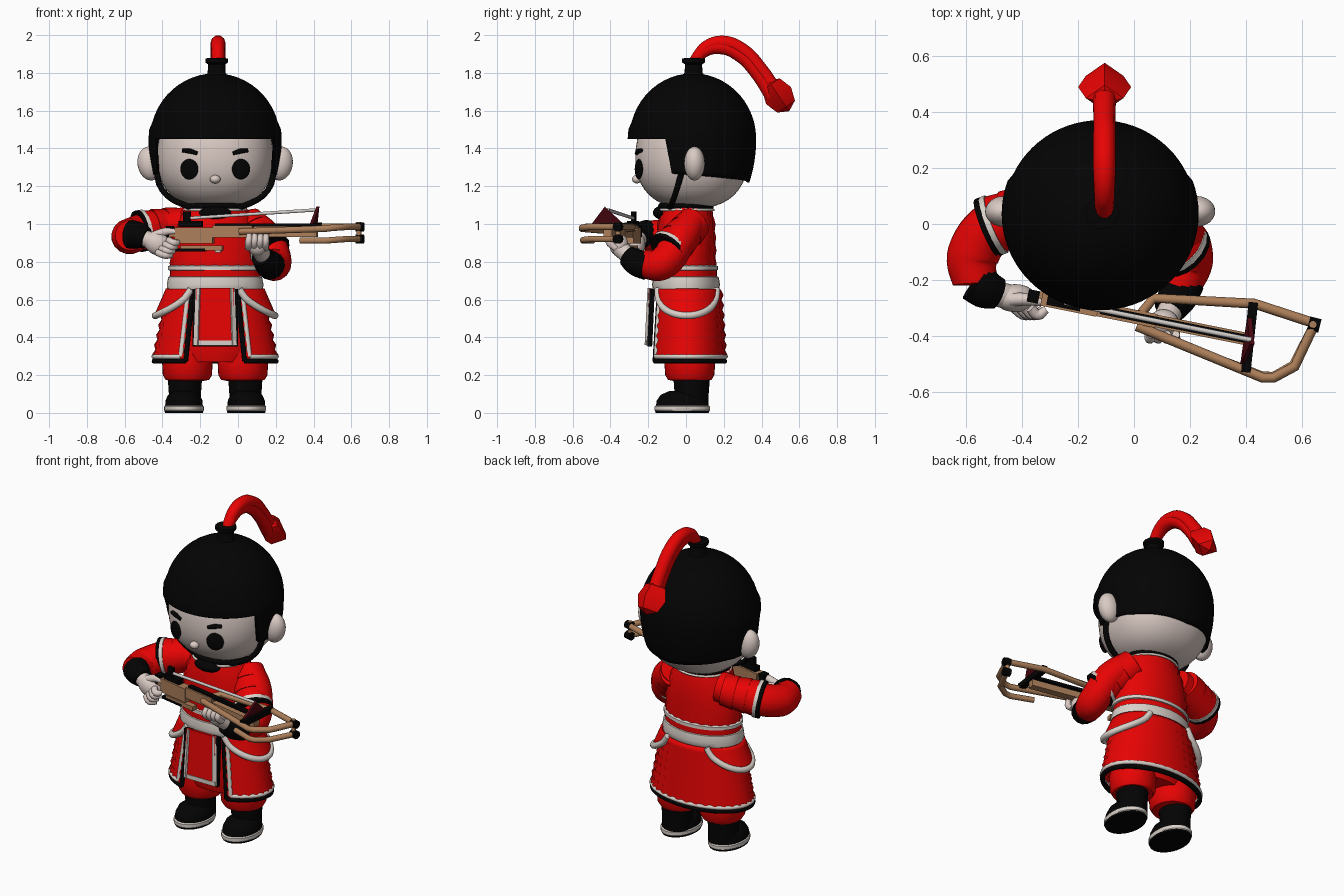
import bpy, bmesh, math
from math import sin, cos, pi, radians, copysign
from mathutils import Vector, Matrix

if "Cube" in bpy.data.objects:
    bpy.data.objects.remove(bpy.data.objects["Cube"])

CX = -0.121  # centre line of the figure


def material(name, *rgb):
    m = bpy.data.materials.new(name)
    m.use_nodes = True
    m.diffuse_color = (*rgb, 1)
    m.node_tree.nodes["Principled BSDF"].inputs["Base Color"].default_value = (*rgb, 1)
    return m


RED = material("red cloth", 0.8, 0.001, 0.001)
BLACK = material("black", 0.001, 0.001, 0.001)
SKIN = material("skin", 0.7, 0.59, 0.55)
TRIM = material("white trim", 0.7, 0.64, 0.59)
WOOD = material("wood", 0.41, 0.21, 0.1)
FEATHER = material("dark red", 0.07, 0.002, 0.005)
STEEL = material("steel", 0.62, 0.59, 0.57)


def finish(name, bm, mat, solid=0, sub=0):
    bmesh.ops.remove_doubles(bm, verts=bm.verts, dist=0.0001)
    bmesh.ops.recalc_face_normals(bm, faces=bm.faces)
    me = bpy.data.meshes.new(name)
    bm.to_mesh(me)
    bm.free()
    me.materials.append(mat)
    ob = bpy.data.objects.new(name, me)
    bpy.context.collection.objects.link(ob)
    if solid:
        mod = ob.modifiers.new("thickness", 'SOLIDIFY')
        mod.thickness, mod.offset = solid, 0
    if sub:
        ob.modifiers.new("smooth", 'SUBSURF').levels = sub
        ob.modifiers["smooth"].render_levels = sub


def grid(name, nu, nv, func, mat, caps=False, **kw):
    """Surface through func(i, j), i across and j along."""
    bm = bmesh.new()
    rows = [[bm.verts.new(func(i, j)) for i in range(nu + 1)] for j in range(nv + 1)]
    for j in range(nv):
        for i in range(nu):
            bm.faces.new((rows[j][i], rows[j][i + 1], rows[j + 1][i + 1], rows[j + 1][i]))
    if caps:
        bm.faces.new(rows[0][:-1])
        bm.faces.new(rows[-1][:-1])
    finish(name, bm, mat, **kw)


def ring(a, rx, ry, z, cx=CX, cy=0.0, square=1.0):
    s, c = (copysign(abs(f) ** square, f) for f in (sin(a), cos(a)))
    return Vector((cx + rx * s, cy - ry * c, z))


def lathe(name, profile, mat, cx=CX, cy=0.0, n=32, square=1.0, **kw):
    grid(name, n, len(profile) - 1,
         lambda i, j: ring(2 * pi * (i % n) / n, *profile[j], cx, cy, square), mat, caps=True, **kw)


def ball(name, loc, size, mat, rot=(0, 0, 0), u=24, v=16):
    bm = bmesh.new()
    bmesh.ops.create_uvsphere(bm, u_segments=u, v_segments=v, radius=1)
    turn = Matrix.Rotation(rot[2], 4, 'Z') @ Matrix.Rotation(rot[1], 4, 'Y') @ Matrix.Rotation(rot[0], 4, 'X')
    bm.transform(Matrix.Translation(loc) @ turn @ Matrix.Diagonal((*size, 1)))
    finish(name, bm, mat)


def tube(name, pts, radii, mat, closed=False, res=4, bevel=3, handle='AUTO'):
    cu = bpy.data.curves.new(name, 'CURVE')
    cu.dimensions, cu.bevel_depth, cu.bevel_resolution = '3D', 1, bevel
    cu.resolution_u, cu.use_fill_caps = res, True
    sp = cu.splines.new('BEZIER')
    sp.bezier_points.add(len(pts) - 1)
    sp.use_cyclic_u = closed
    for k, (bp, p) in enumerate(zip(sp.bezier_points, pts)):
        bp.co, bp.radius = p, radii[k] if isinstance(radii, (list, tuple)) else radii
        bp.handle_left_type = bp.handle_right_type = handle
    cu.materials.append(mat)
    ob = bpy.data.objects.new(name, cu)
    bpy.context.collection.objects.link(ob)
    bpy.ops.object.select_all(action='DESELECT')
    ob.select_set(True)
    bpy.context.view_layer.objects.active = ob
    bpy.ops.object.convert(target='MESH')


def beam(name, a, b, w, h, mat):
    a, b = Vector(a), Vector(b)
    d = b - a
    bm = bmesh.new()
    bmesh.ops.create_cube(bm, size=1)
    bm.transform(Matrix.Translation((a + b) / 2) @ d.to_track_quat('X', 'Z').to_matrix().to_4x4()
                 @ Matrix.Diagonal((d.length, w, h, 1)))
    finish(name, bm, mat)


# Head and face
lathe("head", [(.04, .04, 1.08), (.13, .12, 1.09), (.21, .2, 1.125), (.265, .255, 1.18), (.3, .29, 1.25),
               (.313, .302, 1.33), (.308, .298, 1.45), (.25, .24, 1.6), (.1, .1, 1.7)], SKIN, cy=.03, square=.9, sub=1)
ball("nose", (CX, -.26, 1.237), (.028, .026, .022), SKIN)
for s, side in ((1, "left"), (-1, "right")):
    ball(side + "_ear", (CX + s * .345, .045, 1.32), (.066, .055, .09), SKIN, (0, s * .15, 0))
    ball(side + "_eye", (CX + s * .137, -.25, 1.29), (.051, .011, .054), BLACK, (0, 0, s * .38))
    tube(side + "_brow", [(CX + s * .095, -.262, 1.374), (CX + s * .135, -.252, 1.386),
                          (CX + s * .172, -.238, 1.39)], [.01, .014, .011], BLACK)

# Helmet: deeper at the sides and back, with a raised brow band
HN, HM = 72, 22


def helmet_point(i, j):
    a = 2 * pi * (i % HN) / HN
    f = abs(math.degrees(a if a < pi else a - 2 * pi))
    low = 1.45 if f < 67 else 1.27 - .05 * (f - 67) / 113
    t = j / HM
    if t < .6:
        th = t / .6 * pi / 2
        r, z = sin(th), 1.45 + .34 * cos(th)
    else:
        z = 1.45 + (low - 1.45) * (t - .6) / .4
        r = math.sqrt(1 - ((1.45 - z) / .5) ** 2)
    band = .009 if z < 1.535 and f < 110 else 0
    return ring(a, .336 * r + band, .328 * r + band, z, CX, .036)


grid("helmet", HN, HM, helmet_point, BLACK, solid=.015)
lathe("plume_socket", [(.07, .07, 1.77), (.048, .048, 1.8), (.045, .045, 1.845), (.06, .06, 1.855),
                       (.06, .06, 1.875), (.04, .04, 1.88)], BLACK, cx=-.113, cy=.04, n=20)
tube("chin_strap", [(CX + x, y, z) for x, y, z in
                    ((-.315, -.01, 1.32), (-.28, -.05, 1.18), (-.15, -.08, 1.095), (0, -.09, 1.07),
                     (.15, -.08, 1.095), (.28, -.05, 1.18), (.315, -.01, 1.32))], .016, BLACK)

# Plume of two stacked strands ending in a pointed tuft
for d in (-.011, .011):
    tube("plume", [(-.106, y + d * .7, z + d) for y, z in ((.045, 1.86), (.1, 1.925), (.19, 1.948), (.295, 1.905),
                                                          (.385, 1.81), (.465, 1.69))], [.032, .036, .04, .04, .039, .042],
         RED, res=6)
ball("plume_tuft", (-.105, .49, 1.68), (.095, .08, .1), RED, (.6, 0, 0), u=4, v=4)

# Legs and boots
lathe("hips", [(.2, .13, .27), (.25, .15, .34), (.24, .15, .62)], RED, cy=.01)
for s, side in ((1, "left"), (-1, "right")):
    x = CX + s * .16
    lathe(side + "_trouser", [(.09, .09, .17), (.115, .115, .175), (.13, .13, .2), (.134, .135, .27),
                              (.12, .13, .4)], RED, cx=CX + s * .147, cy=.02)
    lathe(side + "_boot_shaft", [(.085, .09, .03), (.085, .09, .1), (.092, .098, .2)], BLACK, cx=x, cy=.03)
    lathe(side + "_boot_foot", [(.1, .14, .03), (.098, .135, .065), (.085, .115, .095), (.05, .07, .115)],
          BLACK, cx=x + s * .005, cy=-.02)
    lathe(side + "_sole", [(.1, .14, .008), (.105, .147, .014), (.105, .147, .034), (.096, .136, .042)],
          TRIM, cx=x + s * .005, cy=-.02)
    lathe(side + "_sole_base", [(.1, .14, 0), (.103, .144, .01)], BLACK, cx=x + s * .005, cy=-.02)

# Tunic, collar and belt
TN, TM = 48, 14


def tunic_point(i, j):
    t = j / TM
    k = max(0, (t - .45) / .55)
    bump = .008 * (j % 2) * (i % 2)
    return ring(2 * pi * (i % TN) / TN, .235 - .08 * k ** 2 + bump, .155 - .03 * k ** 3 + bump, .62 + .48 * t)


grid("tunic", TN, TM, tunic_point, RED, caps=True)
for z, r, m, k in ((1.095, .15, BLACK, .018), (1.075, .165, TRIM, .007)):
    tube("collar", [ring(2 * pi * i / 16, r, r - .02, z) for i in range(16)], k, m, closed=True)
ball("scarf_knot", (CX, -.13, 1.06), (.085, .045, .035), BLACK)
lathe("belt", [(.23, .16, .63), (.252, .175, .645), (.256, .18, .68), (.248, .173, .72), (.23, .15, .725)], TRIM)
lathe("belt_lining", [(.24, .165, .715), (.24, .165, .76)], RED)
lathe("belt_upper_edge", [(.23, .15, .75), (.25, .17, .757), (.25, .17, .777), (.23, .15, .785)], TRIM)


# Scaled skirt, open at the front, with a doubled hem
def skirt(a, z, off=0):
    k = (.65 - z) / .38
    return ring(a, .245 + .078 * k + off, .17 + .026 * k + off, z, CX, .008)


SN, SM, OPEN = 56, 14, radians(29)
sweep = [OPEN + (2 * pi - 2 * OPEN) * i / SN for i in range(SN + 1)]
grid("skirt", SN, SM, lambda i, j: skirt(sweep[i], .65 - .37 * j / SM, .012 * (j % 2) * (.3 + .7 * (i % 2))),
     RED, solid=.014)
for name, m, z, off, ins, r in (("skirt_edge", BLACK, .274, 0, 0, .014), ("skirt_piping", TRIM, .298, .007, .09, .013)):
    edge = [OPEN + ins + (2 * pi - 2 * OPEN - 2 * ins) * i / SN for i in range(SN + 1)]
    tube(name + "_hem", [skirt(a, z, off) for a in edge], r, m, res=2)
    for a in (edge[0], edge[-1]):
        tube(name + "_front", [skirt(a, h, off) for h in (.64, .45, z)], r, m)

# Front apron panel with piping
beam("apron_backing", (CX, -.178, .655), (CX, -.192, .352), .24, .026, BLACK)
beam("apron", (CX, -.188, .66), (CX, -.202, .37), .2, .016, RED)
for s in (-1, 1):
    beam("apron_side_piping", (CX + s * .09, -.191, .66), (CX + s * .1, -.206, .36), .026, .014, TRIM)
beam("apron_bottom_piping", (CX - .11, -.206, .37), (CX + .11, -.206, .37), .014, .026, TRIM)

# Rounded hip flaps
for s, side in ((1, "left"), (-1, "right")):
    def flap(i, j, s=s):
        u, t = i / 20, j / 6
        return skirt(s * radians(30 + 118 * u), .655 - .14 * sin(pi * u) ** .6 * t, .012 + .032 * t * sin(pi * u))
    grid(side + "_hip_flap", 20, 6, flap, RED, solid=.012)
    tube(side + "_hip_flap_rim", [flap(i, 6) for i in range(21)], .019, TRIM, res=2)


# Arms: sleeve, layered shoulder guard, cuff
def arm(side, sleeve, radii, guard, cuff, wrist):
    tube(side + "_sleeve", sleeve, radii, RED, res=8, bevel=6)
    a, b = (Vector(p) for p in guard)
    for k in range(3):
        tube(side + "_shoulder_plate", [a.lerp(b, k / 3), a.lerp(b, (k + 1.1) / 3)],
             [.088 + .005 * k, .1 + .004 * k], RED, bevel=6)
    d = (b - a).normalized()
    tube(side + "_guard_piping", [b - d * .014, b + d * .006], .111, TRIM, bevel=6)
    tube(side + "_guard_edge", [b + d * .005, b + d * .026], .111, BLACK, bevel=6)
    tube(side + "_cuff", cuff, [.078, .072, .057], BLACK, bevel=6)
    tube(side + "_wrist", wrist, [.045, .045], SKIN, bevel=6)


arm("right", [(-.27, .05, 1.0), (-.47, .01, .97), (-.575, -.11, .935), (-.57, -.215, .94)], [.09, .095, .095, .08],
    [(-.31, .075, 1.0), (-.505, -.005, .965)],
    [(-.565, -.205, .945), (-.53, -.232, .94), (-.485, -.25, .925)], [(-.51, -.245, .93), (-.43, -.265, .9)])
arm("left", [(.05, .04, 1.02), (.15, -.03, .92), (.195, -.13, .79), (.165, -.22, .785)], [.08, .09, .088, .075],
    [(.04, .05, 1.01), (.165, -.085, .868)],
    [(.175, -.205, .78), (.155, -.26, .795), (.125, -.31, .83)], [(.14, -.29, .82), (.11, -.35, .87)])

# Hands
ball("right_palm", (-.425, -.265, .895), (.08, .05, .06), SKIN, (0, .5, 0))
ball("left_palm", (.105, -.355, .89), (.055, .05, .06), SKIN)
for k in range(4):
    tube("right_finger", [(-.43 + .02 * k, -.3, .85 + .022 * k), (-.385 + .014 * k, -.325, .835 + .022 * k),
                          (-.35 + .012 * k, -.305, .835 + .022 * k)], [.018, .02, .015], SKIN)
    tube("left_finger", [(.055 + .03 * k, -.37, .87), (.057 + .03 * k, -.41, .91),
                         (.06 + .03 * k, -.395, .945)], [.018, .019, .014], SKIN)
tube("right_thumb", [(-.44, -.27, .94), (-.38, -.27, .96), (-.33, -.28, .96)], [.025, .022, .015], SKIN)


# Crossbow stock, laid along a slanted axis
def axis(x, z):
    return (x, -.335 - .2 * (x - .02), z)


for name, x0, x1, z, w, h, m in (
        ("stock", -.36, .42, .95, .045, .04, WOOD), ("stock_block", -.33, -.13, .94, .055, .085, WOOD),
        ("stock_fore", -.13, .08, .96, .05, .065, WOOD), ("stock_foot", -.3, -.08, .872, .036, .026, WOOD),
        ("stock_foot_plate", -.33, -.17, .862, .04, .014, BLACK), ("rail", -.12, .42, .995, .03, .016, BLACK),
        ("lock", -.31, -.19, 1.0, .04, .03, BLACK), ("lock_lever", -.29, -.25, 1.03, .02, .07, BLACK),
        ("trigger", -.12, -.09, .865, .015, .03, STEEL), ("stock_butt", -.38, -.34, .96, .045, .06, BLACK)):
    beam(name, axis(x0, z), axis(x1, z), w, h, m)
tube("bolt", [axis(-.27, 1.03), axis(.42, 1.075)], .009, STEEL)

# Bow frame of straight rods
for name, r, pts in (
        ("bow_far_limb", .018, [(.01, -.34, .97), (.07, -.265, .98), (.43, -.285, .985), (.645, -.355, .985)]),
        ("bow_near_limb", .018, [(.01, -.365, .96), (.46, -.55, .975), (.5, -.55, .98), (.575, -.51, .985),
                                 (.645, -.36, .985)]),
        ("bow_lower_limb", .017, [(.33, -.495, .912), (.46, -.545, .912), (.5, -.545, .915), (.57, -.505, .92),
                                  (.645, -.36, .92)])):
    tube(name, pts, r, WOOD, handle='VECTOR', res=1)
beam("bow_crossbar", (.427, -.28, .99), (.4, -.53, .985), .034, .035, BLACK)
for z in (.92, .985):
    tube("bow_tip", [(.625, -.355, z), (.665, -.365, z)], .025, BLACK)
tube("bow_tip_post", [(.64, -.36, .9), (.64, -.36, 1.01)], .013, WOOD)

# Feather vane on the bolt
bm = bmesh.new()
face = bm.faces.new([bm.verts.new(p) for p in ((.405, -.33, 1.0), (.38, -.5, 1.0), (.415, -.43, 1.092))])
ext = bmesh.ops.extrude_face_region(bm, geom=[face])
bmesh.ops.translate(bm, verts=[v for v in ext["geom"] if isinstance(v, bmesh.types.BMVert)], vec=(.016, 0, 0))
finish("feather_vane", bm, FEATHER)

# Smooth shading with sharp edges kept
bpy.ops.object.select_all(action='SELECT')
bpy.context.view_layer.objects.active = bpy.data.objects["head"]
bpy.ops.object.shade_smooth_by_angle(angle=radians(40))
